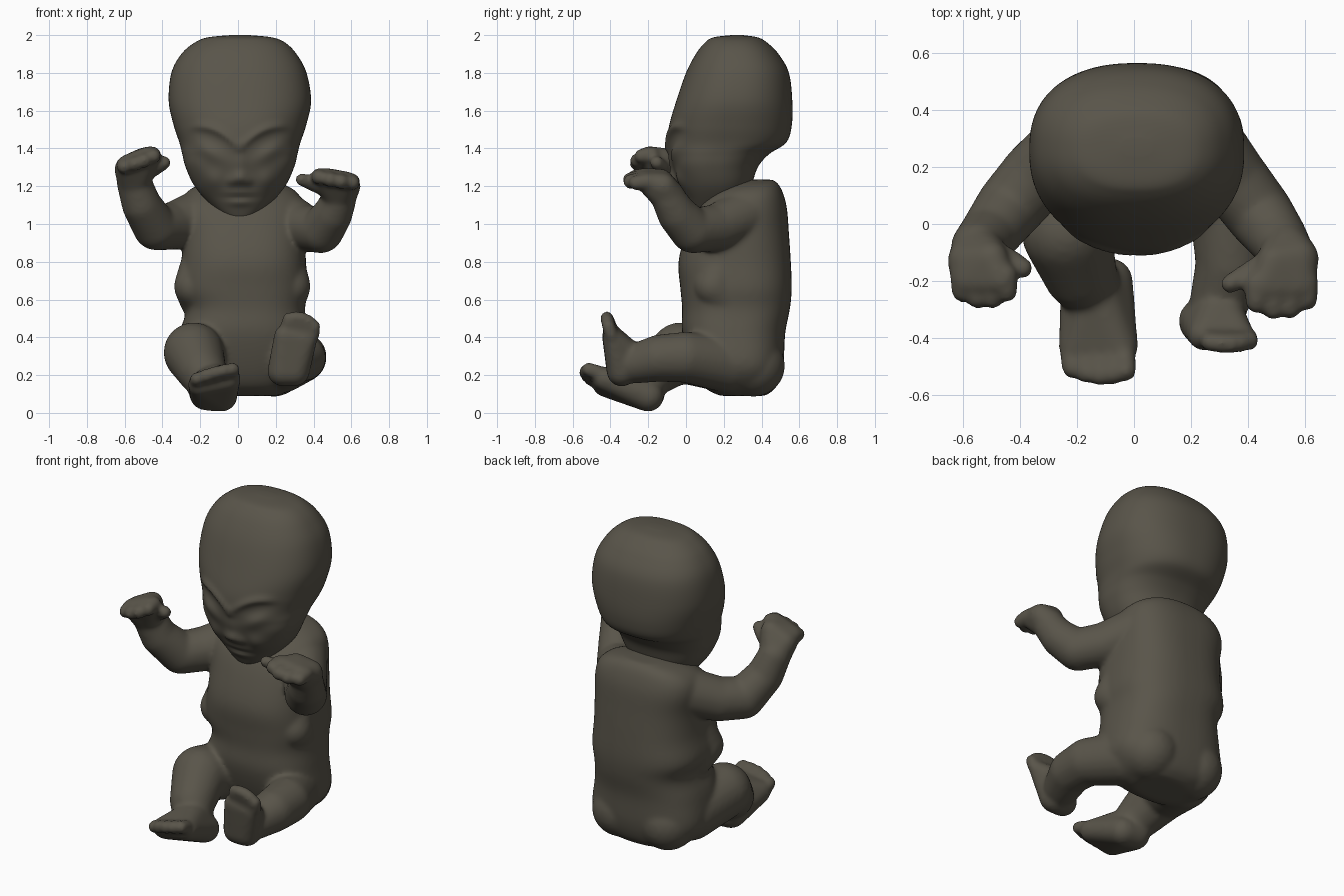
import bpy, bmesh, math
from mathutils import Vector

skin = bpy.data.materials.new("dark_olive_skin")
skin.diffuse_color = (0.10, 0.09, 0.068, 1)


def smooth_steps(rows, sub):
    """Catmull-Rom interpolation of a list of tuples."""
    out = []
    for i in range(len(rows) - 1):
        p = [Vector(rows[max(0, min(len(rows) - 1, i + k))]) for k in (-1, 0, 1, 2)]
        for s in range(sub):
            t = s / sub
            out.append(0.5 * (2 * p[1] + (p[2] - p[0]) * t
                       + (2 * p[0] - 5 * p[1] + 4 * p[2] - p[3]) * t ** 2
                       + (3 * p[1] - p[0] - 3 * p[2] + p[3]) * t ** 3))
    return out + [Vector(rows[-1])]


def loft(bm, rows, sub, seg, power):
    """Rows are (z, centre x, half width, front y, back y)."""
    rings = []
    for z, cx, rx, y0, y1 in smooth_steps(rows, sub):
        ring = []
        for i in range(seg):
            a = math.tau * i / seg
            c, s = math.cos(a), math.sin(a)
            x = cx + rx * math.copysign(abs(c) ** (2 / power), c)
            y = (y0 + y1) / 2 + (y1 - y0) / 2 * math.copysign(abs(s) ** (2 / power), s)
            ring.append(bm.verts.new((x, y, z)))
        rings.append(ring)
    for a, b in zip(rings, rings[1:]):
        for i in range(seg):
            j = (i + 1) % seg
            bm.faces.new((a[i], a[j], b[j], b[i]))
    bm.faces.new(rings[0][::-1])
    bm.faces.new(rings[-1])


def hull(bm, *balls):
    """Skin stretched over a set of balls (x, y, z, radius)."""
    tmp = bmesh.new()
    for x, y, z, r in balls:
        bmesh.ops.create_icosphere(tmp, subdivisions=3, radius=r)
        new = [v for v in tmp.verts if not v.tag]
        for v in new:
            v.co += Vector((x, y, z))
            v.tag = True
    bmesh.ops.delete(tmp, geom=tmp.edges[:], context='EDGES_FACES')
    bmesh.ops.convex_hull(tmp, input=tmp.verts[:])
    bmesh.ops.delete(tmp, geom=[v for v in tmp.verts if not v.link_faces], context='VERTS')
    bmesh.ops.recalc_face_normals(tmp, faces=tmp.faces[:])
    me = bpy.data.meshes.new("tmp")
    tmp.to_mesh(me)
    tmp.free()
    bm.from_mesh(me)
    bpy.data.meshes.remove(me)


def chain(bm, balls):
    for a, b in zip(balls, balls[1:]):
        hull(bm, a, b)


def digits(bm, first, last, tip_shift, r, n):
    """A row of n fingers or toes between two knuckles, middle ones longest."""
    for i in range(n):
        f = i / (n - 1)
        k = Vector(first).lerp(Vector(last), f)
        t = k + Vector(tip_shift) * (0.75 + 0.35 * math.sin(math.pi * f))
        hull(bm, (*k, r), (*t, r * 0.95))


def finish(bm, name):
    me = bpy.data.meshes.new(name)
    bmesh.ops.recalc_face_normals(bm, faces=bm.faces[:])
    bm.to_mesh(me)
    bm.free()
    me.materials.append(skin)
    me.polygons.foreach_set("use_smooth", [True] * len(me.polygons))
    ob = bpy.data.objects.new(name, me)
    bpy.context.collection.objects.link(ob)
    return ob


# Body: torso
bm = bmesh.new()
loft(bm, [(0.09, .05, .16, .18, .42), (.14, .03, .28, .09, .48), (.25, .03, .355, .03, .515),
          (.42, .03, .34, -.02, .525), (.55, .04, .315, -.02, .55), (.66, .025, .345, -.03, .56),
          (.80, .03, .33, -.04, .555), (.95, .03, .325, 0, .545), (1.08, .02, .33, .06, .535),
          (1.16, .02, .30, .14, .515), (1.21, .02, .22, .24, .49), (1.235, .02, .10, .33, .46)],
     4, 48, 2.6)
# Soft flank folds
hull(bm, (-.23, .15, .67, .11), (-.18, .2, .80, .12), (-.20, .22, .60, .11))
hull(bm, (.275, .15, .67, .11), (.23, .2, .80, .12), (.25, .22, .60, .11))
# Buttocks
for x in (-.13, .19):
    hull(bm, (x, .36, .25, .165), (x, .24, .25, .15))

# Arms with raised hands
chain(bm, [(-.19, .30, 1.05, .14), (-.34, .17, .99, .127), (-.435, .06, .98, .12),
           (-.51, -.04, 1.10, .105), (-.55, -.08, 1.22, .093)])
hull(bm, (-.55, -.085, 1.22, .09), (-.585, -.13, 1.29, .07), (-.50, -.12, 1.345, .06),
     (-.59, -.20, 1.315, .05), (-.465, -.20, 1.365, .048))
digits(bm, (-.605, -.18, 1.315), (-.45, -.18, 1.37), (.005, -.075, -.015), .042, 4)
chain(bm, [(-.50, -.10, 1.27, .05), (-.43, -.13, 1.30, .04), (-.39, -.155, 1.325, .037)])

chain(bm, [(.22, .32, 1.05, .14), (.345, .16, .98, .125), (.44, .035, .965, .12),
           (.50, -.045, 1.05, .106), (.535, -.09, 1.13, .092)])
hull(bm, (.535, -.09, 1.14, .09), (.58, -.12, 1.20, .07), (.49, -.13, 1.235, .058),
     (.585, -.22, 1.225, .05), (.45, -.22, 1.25, .048))
digits(bm, (.605, -.20, 1.225), (.43, -.21, 1.255), (0, -.085, -.01), .043, 4)
chain(bm, [(.47, -.14, 1.19, .05), (.39, -.18, 1.215, .04), (.337, -.21, 1.235, .035)])

# Bent leg with its foot on the ground
chain(bm, [(-.18, .22, .27, .165), (-.235, -.03, .32, .16), (-.19, -.17, .22, .13),
           (-.145, -.24, .14, .105)])
hull(bm, (-.17, -.2, .10, .088), (-.085, -.2, .088, .082), (-.20, -.43, .15, .065),
     (-.05, -.43, .18, .065), (-.13, -.26, .17, .09))
digits(bm, (-.22, -.46, .165), (-.032, -.47, .215), (.005, -.06, .02), .04, 5)

# Stretched leg with upturned foot
chain(bm, [(.23, .22, .26, .155), (.335, 0, .295, .135), (.34, -.14, .29, .125),
           (.30, -.27, .26, .105)])
hull(bm, (.235, -.34, .22, .08), (.30, -.34, .22, .08), (.245, -.39, .41, .055),
     (.365, -.385, .39, .055), (.30, -.30, .30, .08))
digits(bm, (.26, -.40, .45), (.395, -.395, .41), (.012, -.02, .065), .037, 5)

body = finish(bm, "body")
m = body.modifiers.new("merge", 'REMESH')
m.mode, m.voxel_size, m.use_smooth_shade = 'VOXEL', 0.011, True
m = body.modifiers.new("soften", 'SMOOTH')
m.factor, m.iterations = 0.5, 16

# Head: tall boxy skull tapering to a small chin
bm = bmesh.new()
loft(bm, [(1.025, .01, .05, .05, .16), (1.05, .01, .095, .035, .21), (1.10, .01, .155, .01, .29),
          (1.20, .01, .24, -.035, .345), (1.30, .01, .287, -.078, .38), (1.37, .01, .305, -.095, .44),
          (1.43, .01, .32, -.10, .53), (1.52, .01, .35, -.09, .56), (1.65, .01, .377, -.052, .563),
          (1.80, .005, .358, .0, .545), (1.90, .005, .305, .052, .49), (1.96, .01, .24, .10, .43),
          (1.988, .01, .17, .145, .38), (2.0, .01, .05, .24, .30)], 8, 128, 2.38)


def bump(u, z, cu, cz, su, sz):
    return math.exp(-((u - cu) / su) ** 2 - ((z - cz) / sz) ** 2)


def relief(u, z):
    """Outward height of the facial features."""
    slant = z - 0.45 * (u - .14)
    brow = 1.40 + 1.1 * u - 2.6 * u * u
    h = .02 * math.exp(-((z - brow) / .02) ** 2) / (1 + math.exp((u - .24) / .015))
    h -= .045 * bump(u, slant, .15, 1.385, .11, .085)   # sockets
    h += .045 * bump(u, slant, .155, 1.375, .085, .055)  # closed eyes
    h += .04 * bump(u, z, 0, 1.24, .04, .035)           # nose tip
    h += .012 * bump(u, z, 0, 1.31, .035, .06)          # nose bridge
    h += .016 * bump(u, z, .045, 1.225, .022, .022)     # nostrils
    h += .015 * bump(u, z, .14, 1.23, .05, .05)         # cheeks
    h += .013 * bump(u, z, 0, 1.165, .07, .02)          # upper lip
    h += .013 * bump(u, z, 0, 1.115, .06, .02)          # lower lip
    h -= .012 * bump(u, z, 0, 1.14, .085, .009)         # mouth line
    return h


for v in bm.verts:
    front = max(0, min(1, (0.16 - v.co.y) / 0.14))
    if front and v.co.z < 1.75:
        v.co.y -= front * relief(abs(v.co.x - .01), v.co.z)
head = finish(bm, "head")
m = head.modifiers.new("soften", 'SMOOTH')
m.factor, m.iterations = 0.5, 3
